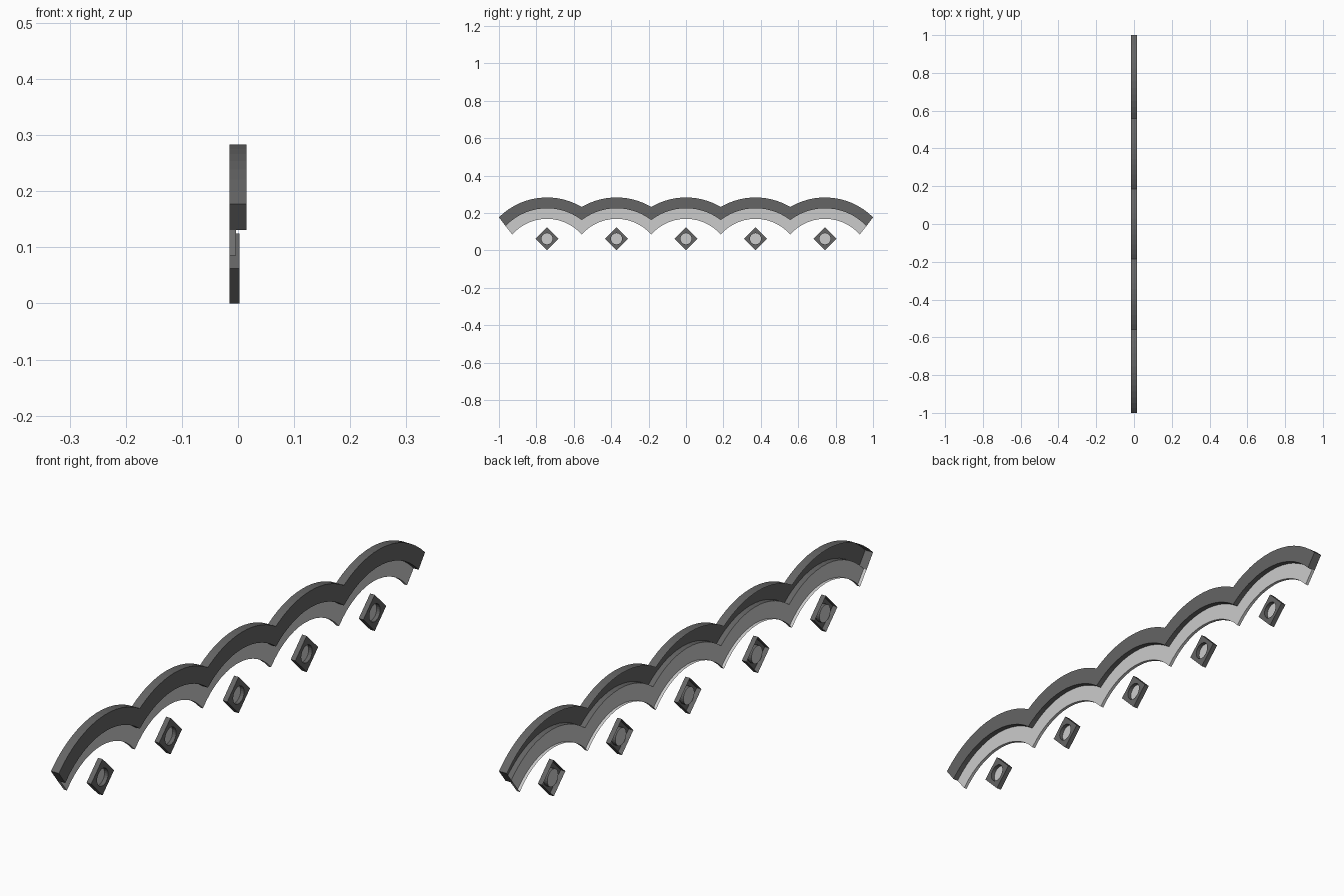
import bpy, math

if "Cube" in bpy.data.objects:
    bpy.data.objects.remove(bpy.data.objects["Cube"])

def material(name, v):
    m = bpy.data.materials.new(name)
    m.diffuse_color = (v, v, v, 1)
    m.use_nodes = True
    m.node_tree.nodes["Principled BSDF"].inputs["Base Color"].default_value = m.diffuse_color
    return m

dark = material("dark grey", 0.13)
light = material("light grey", 0.60)

def make(name, verts, faces, mat):
    me = bpy.data.meshes.new(name)
    me.from_pydata(verts, [], faces)
    me.materials.append(mat)
    ob = bpy.data.objects.new(name, me)
    bpy.context.collection.objects.link(ob)
    return ob

# scalloped moulding: five concentric arcs, cut where they meet
PITCH, CZ, SEG = 0.3716, -0.08, 14
RO, RM, RI = 0.3635, 0.3055, 0.249
END = {RO: 0.257, RM: 0.2215, RI: 0.1858}   # half width at the free ends
BACK, LEDGE, FRONT = -0.015, -0.004, 0.015

def curve(r):
    pts = []
    for k in range(5):
        lo = -math.asin((END[r] if k == 0 else PITCH / 2) / r)
        hi = math.asin((END[r] if k == 4 else PITCH / 2) / r)
        for i in range(0 if k == 0 else 1, SEG + 1):
            a = lo + (hi - lo) * i / SEG
            pts.append(((k - 2) * PITCH + r * math.sin(a), CZ + r * math.cos(a)))
    return pts

def loft(name, section, cap, mat):
    """Sweep an open section of (radius, x) points; cap closes both ends."""
    rows = [[(x, y, z) for y, z in curve(r)] for r, x in section]
    n = len(rows[0])
    verts = [v for row in rows for v in row]
    faces = [(j * n + i, j * n + i + 1, (j + 1) * n + i + 1, (j + 1) * n + i)
             for j in range(len(rows) - 1) for i in range(n - 1)]
    # end caps, reaching to the open back
    for e in (0, n - 1):
        base = len(verts)
        for r, x in cap:
            y, z = curve(r)[e]
            verts.append((x, y, z))
        loop = list(range(base, base + len(cap)))
        faces.append(loop if e == 0 else loop[::-1])
    make(name, verts, faces, mat)

loft("outer_moulding", [(RO, BACK), (RO, FRONT), (RM, FRONT), (RM, LEDGE)],
     [(RO, BACK), (RM, BACK), (RM, FRONT), (RO, FRONT)], dark)
loft("inner_moulding", [(RM, LEDGE), (RI, LEDGE), (RI, BACK)],
     [(RM, BACK), (RI, BACK), (RI, LEDGE), (RM, LEDGE)], light)

# diamond studs with a round recess, hollow at the back
H, HOLE, N, TOP, FLOOR = 0.0625, 0.03, 24, 0.0025, -0.011

def stud(cy):
    v, f = [], []
    ang = [2 * math.pi * i / N for i in range(N)]
    def ring(x, radius):
        v.extend((x, cy + radius(a) * math.cos(a), H + radius(a) * math.sin(a)) for a in ang)
    diamond = lambda a: H / (abs(math.cos(a)) + abs(math.sin(a)))
    hole = lambda a: HOLE
    for x, radius in ((BACK, diamond), (TOP, diamond), (TOP, hole), (FLOOR, hole)):
        ring(x, radius)
    for j in range(3):
        for i in range(N):
            k = (i + 1) % N
            f.append((j * N + i, j * N + k, (j + 1) * N + k, (j + 1) * N + i))
    make("diamond_stud", v, f, dark)
    # light floor of the recess
    make("stud_centre", [(FLOOR, cy + HOLE * math.cos(a), H + HOLE * math.sin(a)) for a in ang],
         [tuple(range(N))], light)

for k in range(-2, 3):
    stud(k * PITCH)
